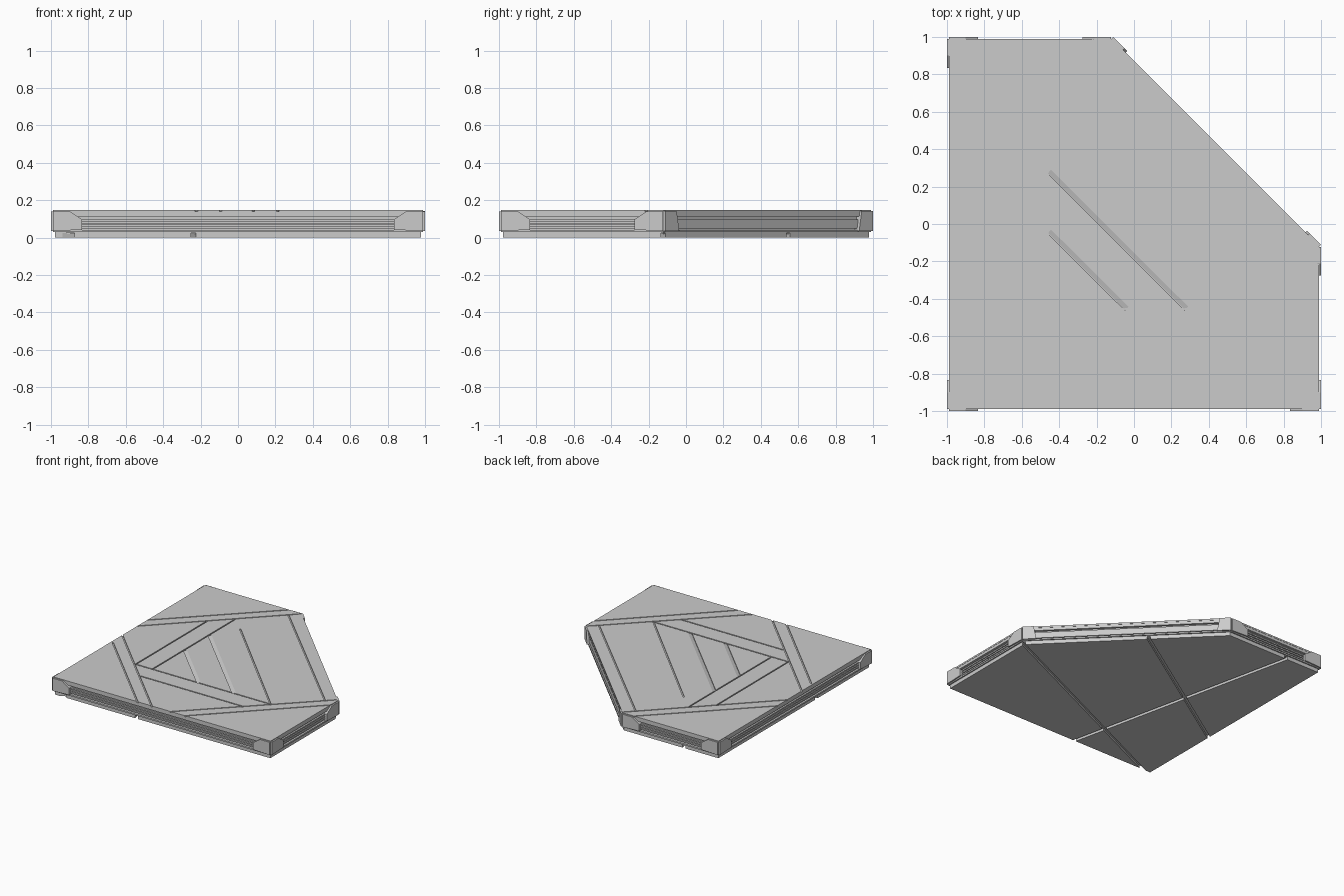
import bpy, bmesh
from mathutils import Vector

if "Cube" in bpy.data.objects:
    bpy.data.objects.remove(bpy.data.objects["Cube"])

OUT = [Vector(p) for p in [(-1, -1), (1, -1), (1, -.11), (-.11, 1), (-1, 1)]]
N = len(OUT)


def extrude(name, pts, vec):
    bm = bmesh.new()
    a = [bm.verts.new(p) for p in pts]
    b = [bm.verts.new(Vector(p) + Vector(vec)) for p in pts]
    bm.faces.new(a)
    bm.faces.new(b[::-1])
    for i in range(len(a)):
        j = (i + 1) % len(a)
        bm.faces.new((a[i], b[i], b[j], a[j]))
    bmesh.ops.recalc_face_normals(bm, faces=bm.faces)
    me = bpy.data.meshes.new(name)
    bm.to_mesh(me)
    bm.free()
    ob = bpy.data.objects.new(name, me)
    bpy.context.collection.objects.link(ob)
    return ob


def edge_frame(i):
    d = (OUT[(i + 1) % N] - OUT[i])
    length = d.length
    d.normalize()
    return d, Vector((d.y, -d.x)), length


def slab(name, inset, z0, z1):
    pts = []
    for i in range(N):
        n1, n2 = edge_frame(i - 1 if i else N - 1)[1], edge_frame(i)[1]
        p = OUT[i] - (n1 + n2) / (1 + n1.dot(n2)) * inset
        pts.append((p.x, p.y, z0))
    return extrude(name, pts, (0, 0, z1 - z0))


def edge_plate(name, i, profile, d_in, d_out, flip=False):
    # profile in (distance along edge, height), thickness along the edge normal
    d, n, length = edge_frame(i)
    pts = []
    for s, z in profile:
        p = OUT[i] + d * (length - s if flip else s) - n * d_in
        pts.append((p.x, p.y, z))
    v = n * (d_in - d_out)
    return extrude(name, pts, (v.x, v.y, 0))


def groove(target, a, b, section):
    # section in (sideways, height) swept from a to b and cut away
    a, b = Vector(a), Vector(b)
    d = (b - a).normalized()
    side = Vector((-d.y, d.x))
    pts = [(*(a + side * u), z) for u, z in section]
    cut = extrude("groove_cutter", pts, (b.x - a.x, b.y - a.y, 0))
    cut.hide_render = True
    m = target.modifiers.new("groove", 'BOOLEAN')
    m.operation, m.solver, m.object = 'DIFFERENCE', 'EXACT', cut
    bpy.context.view_layer.objects.active = target
    bpy.ops.object.modifier_apply(modifier=m.name)
    bpy.data.objects.remove(cut, do_unlink=True)


# layered body
slab("core", .032, .02, .138)
slab("lower_lip", .012, .03, .042)
deck = slab("top_deck", .012, .134, .147)
base = slab("base_plate", .022, 0, .031)

# narrow panel seams on the deck
T = .147
seam = [(-.005, T + .01), (.005, T + .01), (.005, T - .008), (-.005, T - .008)]
for a, b in [((-1.01, .21), (-.20, 1.01)), ((-1.01, .08), (-.11, .98)),
             ((-1.01, -.07), (-.08, -1.0)), ((-.97, -.24), (-.20, -1.01)),
             ((.07, -1.0), (.975, -.11)), ((.20, -1.0), (1.0, -.20)),
             ((-.612, .48), (-.612, -.455)), ((-.46, .62), (-.46, -.455)),
             ((-.615, -.455), (.615, -.455)), ((-.46, -.605), (.47, -.605)),
             ((-.33, .50), (.615, -.455)), ((-.18, .91), (.91, -.17))]:
    groove(deck, a, b, seam)

# wide sloped grooves in the central triangle
slope = [(-.006, T + .01), (.021, T + .01), (.021, T), (-.006, T - .010)]
for a, b in [((-.458, .275), (.275, -.457)), ((-.458, -.045), (-.045, -.457))]:
    groove(deck, a, b, slope)

# gaps between the underside plates
gap = [(-.013, -.01), (.013, -.01), (.013, .024), (-.013, .024)]
for a, b in [((-1.02, -1.03), (1.02, -.10)), ((-1.05, -.343), (.35, .57)),
             ((-.68, 1.04), (-.22, -1.06))]:
    groove(base, a, b, gap)

# side ribs and corner brackets
square_bracket = [(.012, .036), (.165, .042), (.165, .098), (.10, .141), (.012, .141)]
angled_bracket = [(.0, .036), (.105, .036), (.085, .143), (.0, .143)]
for i in range(N):
    L = edge_frame(i)[2]
    diagonal = i == 2
    bands = [(.05, .098)] if diagonal else [(.05, .061), (.068, .079), (.086, .097)]
    e = .09 if diagonal else .15
    for z0, z1 in bands:
        edge_plate("side_rib", i, [(e, z0), (L - e, z0), (L - e, z1), (e, z1)], .04, .018)
    # upper rail under the deck
    edge_plate("side_rail", i, [(e - .06, .112), (L - e + .06, .112),
                                (L - e + .06, .136), (e - .06, .136)], .04, .014)
    for flip in (False, True):
        edge_plate("corner_bracket", i, angled_bracket if diagonal else square_bracket,
                   .04, 0, flip)
